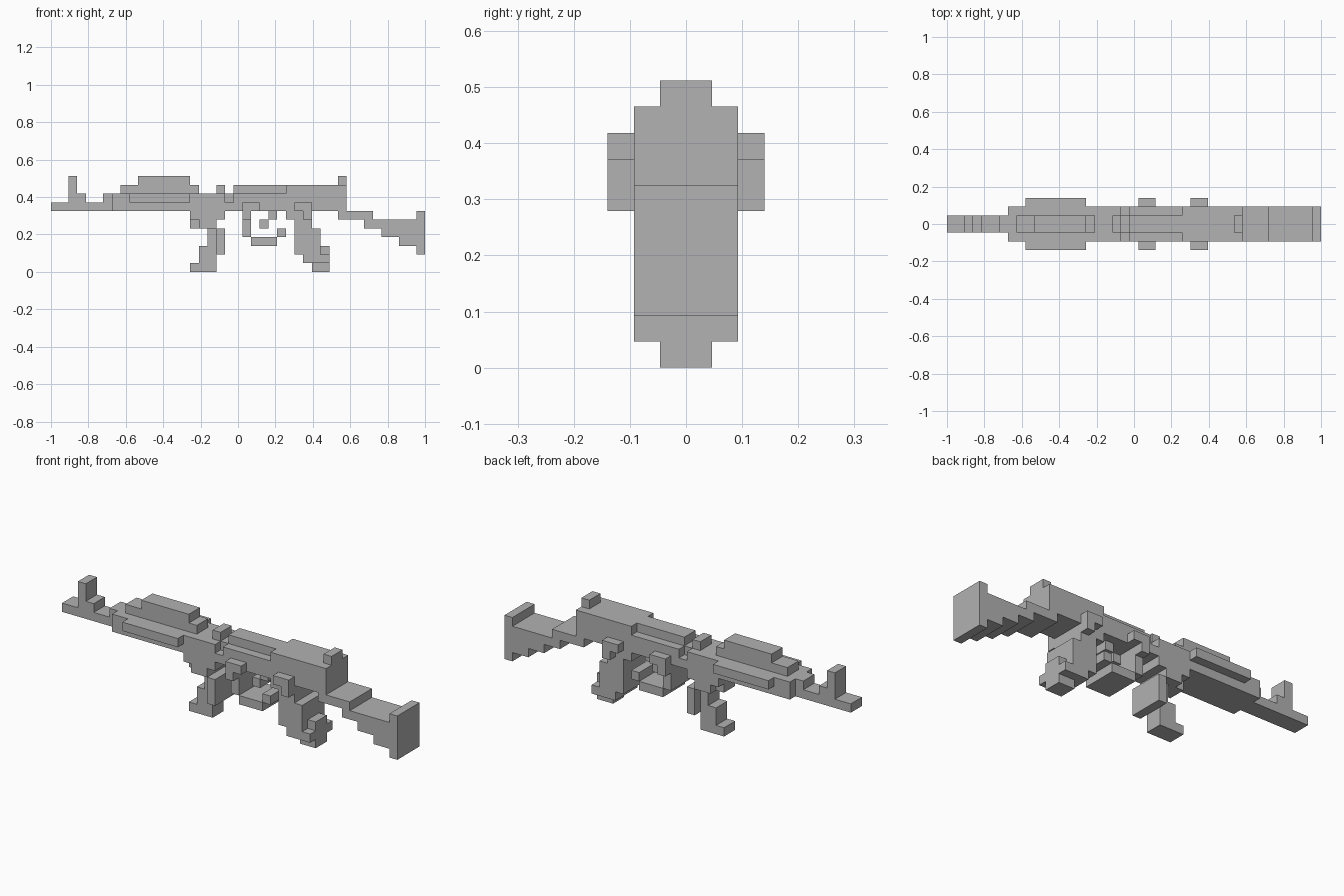
import bpy, bmesh, math
from mathutils import Vector

cube = bpy.data.objects.get("Cube")
if cube:
    bpy.data.objects.remove(cube)

# Block size, half widths in blocks, and the main levels of the body
BLOCK = 2 / 43
NARROW, WIDE, OUTER = 1, 2, 3
BORE = 7
DECK = BORE + 2
END = 43

grey = bpy.data.materials.new("plain_grey")
grey.use_nodes = True
colour = (0.445, 0.445, 0.445, 1)
grey.diffuse_color = colour
grey.node_tree.nodes["Principled BSDF"].inputs["Base Color"].default_value = colour

owner = {}  # block position -> name of the part it belongs to


def add(part, start, stop, bottom, half=WIDE, height=1):
    """Fill a bar of blocks, symmetric about the centre plane."""
    for column in range(start, stop):
        for depth in range(-half, half):
            for level in range(bottom, bottom + height):
                owner.setdefault((column, depth, level), part)


# Barrel with its collar
add("barrel", 0, 7, BORE, half=NARROW)
add("barrel", 6, 7, BORE + 1, half=NARROW)

# Sights along the top
add("front_sight", 2, 3, BORE + 1, half=NARROW, height=3)
add("front_sight", 3, 4, BORE + 1, half=NARROW)
add("middle_sight", 19, 20, DECK, half=NARROW)
add("rear_sight", 33, 34, DECK + 1, half=NARROW)

# Handguard with side ledges and a stepped cover
add("handguard", 7, 18, BORE, half=WIDE, height=2)
add("handguard", 9, 16, BORE + 1, half=OUTER)
for step in range(2):
    add("top_cover", 8 + 2 * step, 17 - step, DECK + step, half=NARROW)

# Receiver with a notch and a raised, stepped lid
add("receiver", 18, 34, BORE, half=WIDE)
add("receiver", 18, 20, BORE + 1, half=WIDE)
add("receiver", 20, 21, BORE + 1, half=NARROW)
add("receiver", 21, 34, BORE + 1, half=WIDE)
add("receiver_lid", 21, 27, DECK, half=NARROW)
add("receiver_lid", 27, 34, DECK, half=WIDE)

# Stock, stepping down towards the butt plate
add("stock", 33, 37, BORE - 1, half=WIDE)
for step in range(3):
    add("stock", 36 + 2 * step, END - 1, BORE - 2 - step, half=WIDE)
add("butt_plate", END - 1, END, 2, half=WIDE, height=5)

# Front grip: wide shoulder, slim leg with a rear rib, and a foot
add("front_grip", 16, 20, BORE - 1, half=WIDE)
add("front_grip", 16, 17, BORE - 2, half=NARROW)
add("front_grip", 17, 19, BORE - 2, half=WIDE)
add("front_grip", 18, 19, 1, half=NARROW, height=4)
add("front_grip", 17, 18, 1, half=NARROW, height=2)
add("front_grip", 19, 20, 2, half=WIDE, height=3)
add("front_grip", 16, 19, 0, half=NARROW)

# Side mounts above the trigger guard and the rear grip
for part, column, foot in (("guard_mount", 22, 22), ("grip_mount", 28, 29)):
    add(part, column, column + 2, BORE, half=OUTER)
    add(part, foot, foot + 1, BORE - 1, half=OUTER)

# Trigger guard loop and trigger
add("trigger_guard", 22, 23, 4, half=WIDE, height=3)
add("trigger_guard", 23, 26, 3, half=WIDE)
add("trigger_guard", 26, 27, 4, half=WIDE)
for step in range(2):
    add("trigger", 24 + step, 25 + step, 5 + step, half=NARROW)

# Rear grip, leaning back as it goes down
add("rear_grip", 27, 30, BORE - 1, half=WIDE)
for level in range(1, BORE - 1):
    low = level < 2
    add("rear_grip", 28 + low, 30 + (level < 5) + low, level, half=WIDE)
add("rear_grip", 31, 32, 2, half=NARROW)
add("rear_grip", 30, 32, 0, half=NARROW)


def build(part):
    """Skin the outer sides of a part's blocks and merge flat areas."""
    bm = bmesh.new()
    for cell in [key for key, value in owner.items() if value == part]:
        centre = Vector(cell) + Vector((0.5, 0.5, 0.5))
        for axis in range(3):
            for sign in (-1, 1):
                normal = Vector()
                normal[axis] = sign
                if tuple(int(c + n) for c, n in zip(cell, normal)) in owner:
                    continue
                side = Vector()
                side[(axis + 1) % 3] = 1
                up = normal.cross(side)
                corners = [centre + (normal + offset) / 2 for offset in
                           (-side - up, side - up, side + up, up - side)]
                bm.faces.new([bm.verts.new(v * BLOCK - Vector((1, 0, 0)))
                              for v in corners])
    bmesh.ops.remove_doubles(bm, verts=bm.verts, dist=BLOCK / 100)
    bmesh.ops.dissolve_limit(bm, angle_limit=math.radians(1),
                             verts=bm.verts, edges=bm.edges)
    mesh = bpy.data.meshes.new(part)
    bm.to_mesh(mesh)
    bm.free()
    mesh.materials.append(grey)
    bpy.context.collection.objects.link(bpy.data.objects.new(part, mesh))


for part in dict.fromkeys(owner.values()):
    build(part)
